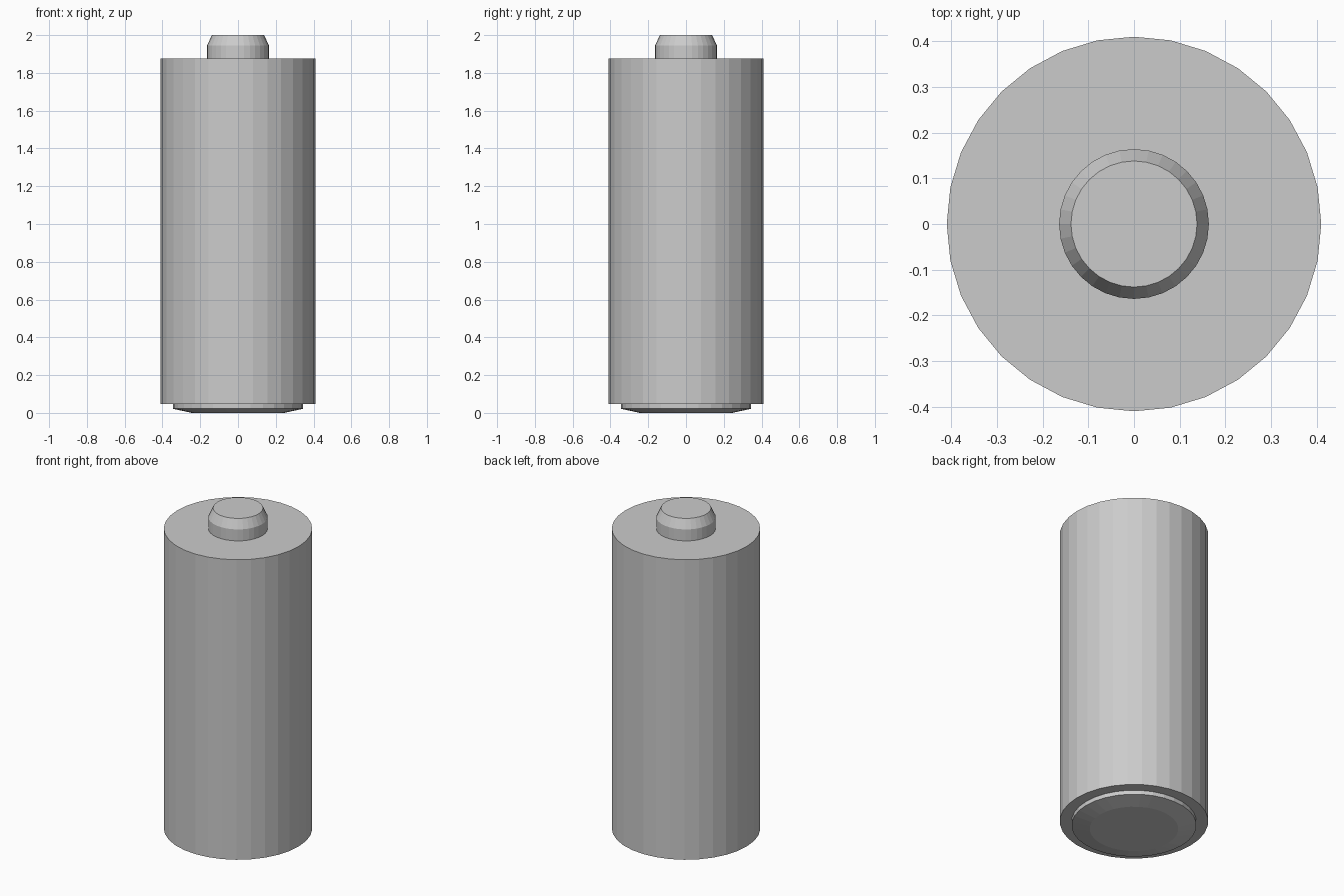
import bpy
import bmesh
from math import cos, sin, tau

SIDES = 32

cube = bpy.data.objects.get("Cube")
if cube:
    bpy.data.objects.remove(cube, do_unlink=True)

grey = bpy.data.materials.new("plain grey")
grey.use_nodes = True
colour = (0.6, 0.6, 0.6, 1)
grey.diffuse_color = colour
grey.node_tree.nodes["Principled BSDF"].inputs["Base Color"].default_value = colour


def turned(name, profile):
    """Closed solid turned around z from (radius, height) pairs, bottom to top."""
    bm = bmesh.new()
    rings = [[bm.verts.new((r * cos(tau * i / SIDES), r * sin(tau * i / SIDES), z))
              for i in range(SIDES)] for r, z in profile]
    for low, high in zip(rings, rings[1:]):
        for i in range(SIDES):
            j = (i + 1) % SIDES
            bm.faces.new((low[i], low[j], high[j], high[i]))
    bm.faces.new(rings[0][::-1])
    bm.faces.new(rings[-1])
    mesh = bpy.data.meshes.new(name)
    bm.to_mesh(mesh)
    bm.free()
    mesh.materials.append(grey)
    obj = bpy.data.objects.new(name, mesh)
    bpy.context.collection.objects.link(obj)
    return obj


# Main cylinder
turned("casing", [(0.41, 0.047), (0.41, 1.875)])
# Raised contact with a bevelled rim
turned("top_terminal", [(0.164, 1.875), (0.164, 1.945), (0.138, 2.0)])
# Shallow base contact, tapering downwards
turned("bottom_terminal", [(0.245, 0), (0.345, 0.022), (0.345, 0.047)])
